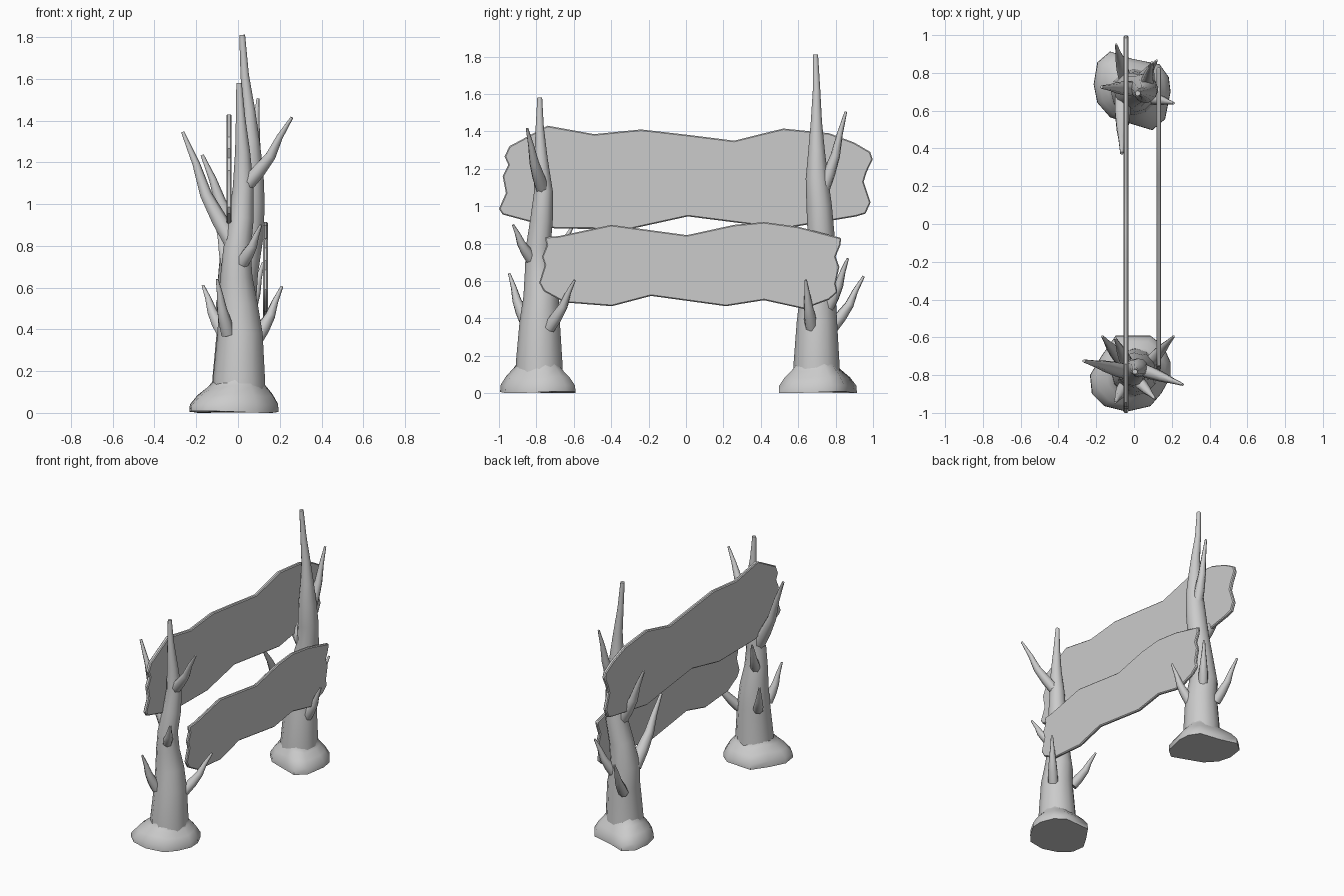
import bpy, bmesh, math
from mathutils import Vector


def finish(name, bm, angle=40):
    bmesh.ops.recalc_face_normals(bm, faces=bm.faces)
    me = bpy.data.meshes.new(name)
    bm.to_mesh(me)
    bm.free()
    ob = bpy.data.objects.new(name, me)
    bpy.context.collection.objects.link(ob)
    bpy.ops.object.select_all(action='DESELECT')
    ob.select_set(True)
    bpy.context.view_layer.objects.active = ob
    bpy.ops.object.shade_smooth_by_angle(angle=math.radians(angle))
    return ob


def skin(bm, rings):
    # joins successive rings of points and caps both ends
    vs = [[bm.verts.new(p) for p in r] for r in rings]
    n = len(vs[0])
    for a, b in zip(vs, vs[1:]):
        for i in range(n):
            j = (i + 1) % n
            bm.faces.new((a[i], a[j], b[j], b[i]))
    bm.faces.new(vs[0][::-1])
    bm.faces.new(vs[-1])


def tube(bm, path, radii, sides):
    pts = [Vector(p) for p in path]
    rings = []
    for i, p in enumerate(pts):
        t = (pts[min(i + 1, len(pts) - 1)] - pts[max(i - 1, 0)]).normalized()
        u = Vector((0, 1, 0)).cross(t).normalized()
        v = t.cross(u)
        rings.append([p + radii[i] * (u * math.cos(k * math.tau / sides) + v * math.sin(k * math.tau / sides))
                      for k in range(sides)])
    skin(bm, rings)


def trunk(name, pts):
    bm = bmesh.new()
    tube(bm, [p[:3] for p in pts], [p[3] for p in pts], 12)
    finish(name, bm, 50)


def branch(name, base, tip, r):
    # leaves the trunk outward, then sweeps up to a thin tip
    a, b = Vector(base), Vector(tip)
    d = b - a
    path, rad = [], []
    for t, out, s in ((0, 0, 1), (.22, .28, .95), (.45, .55, .72), (.72, .74, .45), (1, 1, .2)):
        path.append(a + Vector((d.x * out, d.y * out, d.z * t)))
        rad.append(r * s)
    bm = bmesh.new()
    tube(bm, path, rad, 7)
    finish(name, bm, 60)


def rock(name, cx, cy, outline, top):
    # lumpy foot: ground outline shrinking towards the trunk collar
    rings = []
    n = len(outline)
    for z, f in ((0.005, .97), (.04, .97), (.085, .9), (.125, .77), (.15, .64), (.165, .5)):
        ring = []
        for x, y in outline:
            k = min(1, max(0, (z - .02) / .14)) ** 2
            a = math.atan2(y - cy, x - cx)
            wob = .008 * math.sin(3 * a + cx * 9) * (z / .1)
            zz = z + (wob if z > .01 else .005 * math.sin(2 * a))
            px, py = cx + (x - cx) * f, cy + (y - cy) * f
            qx, qy = top[0] + .115 * math.cos(a), top[1] + .115 * math.sin(a)
            ring.append((px + (qx - px) * k, py + (qy - py) * k, max(0, zz)))
        rings.append(ring)
    bm = bmesh.new()
    skin(bm, rings)
    finish(name, bm, 50)


def board(name, x0, x1, outline):
    bm = bmesh.new()
    skin(bm, [[(x, y, z) for y, z in outline] for x in (x0, x1)])
    ob = finish(name, bm, 35)
    m = ob.modifiers.new("edge", 'BEVEL')
    m.width, m.segments, m.limit_method, m.angle_limit = .006, 1, 'ANGLE', math.radians(60)


# Trunks: x, y, z, radius
trunk("front_trunk", [(.005, -.785, .1, .127), (.005, -.785, .17, .124), (.01, -.782, .38, .108), (.0, -.775, .52, .094),
                      (-.008, -.785, .65, .077), (-.005, -.79, .78, .066), (.015, -.772, .93, .06),
                      (.025, -.762, 1.08, .05), (.022, -.775, 1.25, .036), (.012, -.782, 1.42, .022), (.005, -.782, 1.58, .013)])
trunk("back_trunk", [(.0, .698, .1, .125), (.0, .698, .17, .122), (.005, .7, .38, .108), (-.01, .705, .52, .096),
                     (.015, .712, .68, .082), (.05, .722, .85, .072), (.06, .712, 1.0, .068), (.062, .70, 1.15, .06),
                     (.06, .698, 1.3, .044), (.052, .697, 1.45, .03), (.032, .698, 1.62, .02), (.02, .692, 1.81, .014)])

# Stone feet
rock("front_foot", -.01, -.79,
     [(.2, -.73), (.16, -.64), (.09, -.585), (-.1, -.585), (-.18, -.7), (-.24, -.8), (-.23, -.9), (-.16, -.97),
      (-.04, -1.0), (.09, -.97), (.15, -.9), (.2, -.81)], (.005, -.785))
rock("back_foot", -.01, .71,
     [(.2, .7), (.19, .78), (.14, .85), (-.01, .88), (-.13, .92), (-.2, .86), (-.22, .74), (-.2, .64),
      (-.13, .56), (0, .52), (.1, .49), (.17, .55)], (.0, .698))

# Branches: base, tip, radius
for i, (a, b, r) in enumerate([
    ((-.02, -.785, .8), (-.265, -.725, 1.345), .042),
    ((.03, -.765, 1.08), (.258, -.85, 1.415), .036),
    ((-.05, -.855, .38), (-.1, -.945, .64), .034),
    ((.085, -.73, .35), (.21, -.595, .605), .034),
    ((.02, -.83, .72), (.11, -.925, .9), .032),
    ((-.07, -.72, .38), (-.168, -.595, .61), .034),
    ((-.03, -.75, .65), (-.1, -.605, .895), .034),
]):
    branch(f"front_branch_{i + 1}", a, b, r)
for i, (a, b, r) in enumerate([
    ((.02, .715, .82), (-.172, .725, 1.235), .042),
    ((.065, .73, 1.08), (.095, .855, 1.505), .036),
    ((.08, .67, .35), (.21, .64, .605), .034),
    ((-.05, .78, .35), (-.095, .95, .625), .034),
    ((.04, .76, .46), (.12, .865, .72), .034),
    ((-.06, .67, .5), (-.065, .375, .91), .045),
]):
    branch(f"back_branch_{i + 1}", a, b, r)

# Sign boards: wavy outline in y, z
board("upper_board", -.056, -.03, [
    (-.74, 1.43), (-.49, 1.385), (-.24, 1.41), (.02, 1.38), (.257, 1.35), (.52, 1.415), (.765, 1.39), (.9, 1.34),
    (.985, 1.29), (.998, 1.25), (.965, 1.18), (.95, 1.13), (.987, 1.02), (.96, .96), (.91, .945), (.52, .88),
    (.01, .945), (-.3, .877), (-.7, .88), (-.98, .955), (-1, .985), (-.963, 1.07), (-.98, 1.16), (-.95, 1.22),
    (-.97, 1.265), (-.945, 1.32)])
board("lower_board", .12, .143, [
    (-.755, .835), (-.68, .84), (-.4, .9), (.005, .845), (.257, .9), (.417, .915), (.6, .89), (.79, .84), (.83, .83),
    (.825, .79), (.8, .73), (.82, .675), (.8, .585), (.81, .54), (.765, .5), (.63, .45), (.417, .497), (.214, .465),
    (-.187, .52), (-.396, .465), (-.65, .485), (-.76, .545), (-.785, .59), (-.755, .685), (-.77, .73), (-.745, .79)])
